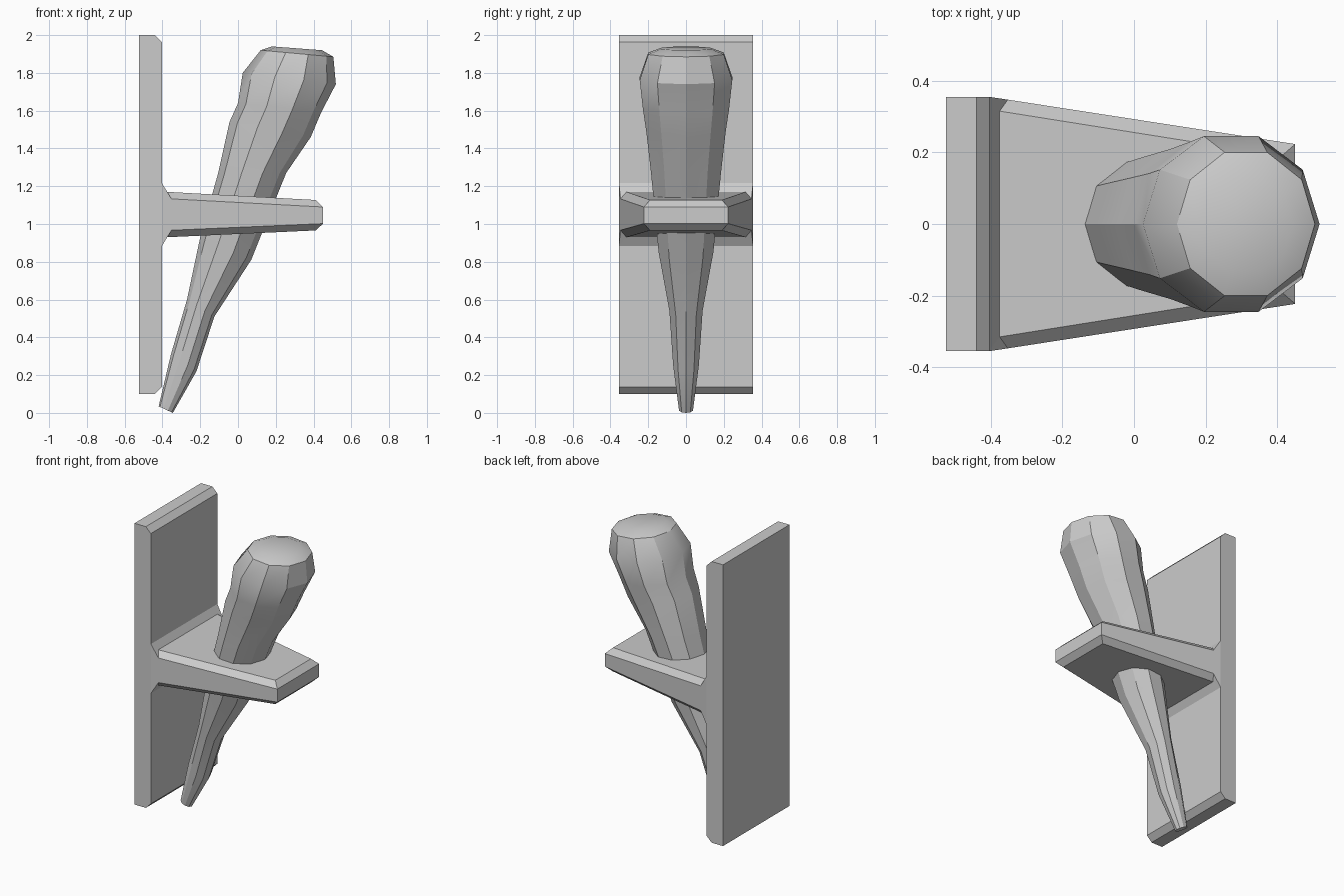
import bpy, bmesh, math

if "Cube" in bpy.data.objects:
    bpy.data.objects.remove(bpy.data.objects["Cube"])


def loft(name, rings, smooth=False):
    """Skin a list of equal-length point rings and cap both ends."""
    bm = bmesh.new()
    rows = [[bm.verts.new(p) for p in ring] for ring in rings]
    n = len(rows[0])
    for a, b in zip(rows, rows[1:]):
        for i in range(n):
            j = (i + 1) % n
            bm.faces.new((a[i], a[j], b[j], b[i]))
    bm.faces.new(rows[0][::-1])
    bm.faces.new(rows[-1])
    bmesh.ops.remove_doubles(bm, verts=bm.verts[:], dist=1e-5)
    bmesh.ops.recalc_face_normals(bm, faces=bm.faces[:])
    mesh = bpy.data.meshes.new(name)
    bm.to_mesh(mesh)
    bm.free()
    obj = bpy.data.objects.new(name, mesh)
    bpy.context.collection.objects.link(obj)
    if smooth:
        bpy.ops.object.select_all(action='DESELECT')
        obj.select_set(True)
        bpy.context.view_layer.objects.active = obj
        bpy.ops.object.shade_smooth_by_angle(angle=math.radians(30))
    return obj


# Wall plate: side profile with chamfered front edges, extruded across y
profile = [(-.525, .1), (-.44, .1), (-.403, .137), (-.403, 1.963),
           (-.44, 2), (-.525, 2)]
loft("wall_plate", [[(x, y, z) for x, z in profile] for y in (-.355, .355)])


# Bracket: tapered arm with chamfered edges and a flared root
def arm_ring(side, face):
    """side / face = (x, half width, bottom z, top z) of the outer and inner edges."""
    sx, sy, s0, s1 = side
    fx, fy, f0, f1 = face
    return [(sx, sy, s0), (sx, sy, s1), (fx, fy, f1), (fx, -fy, f1),
            (sx, -sy, s1), (sx, -sy, s0), (fx, -fy, f0), (fx, fy, f0)]


root = (-.405, .355, .88, 1.22)
tip = (.45, .223, 1.002, 1.09)
loft("bracket", [
    arm_ring(root, root),
    arm_ring((-.352, .347, .967, 1.133), (-.375, .315, .93, 1.17)),
    arm_ring(tip, (.412, .19, .966, 1.127)),
    arm_ring(tip, tip),
])

# Torch: leaning ten-sided club; each ring is (left x, z, right x, z, half depth)
sections = [
    (-.42, .035, -.345, 0, .037),
    (-.355, .31, -.22, .22, .068),
    (-.27, .60, -.125, .51, .088),
    (-.2, .93, .07, .81, .145),
    (-.105, 1.27, .255, 1.27, .185),
    (-.045, 1.54, .385, 1.46, .21),
    (0, 1.64, .44, 1.59, .228),
    (.025, 1.80, .518, 1.74, .245),
    (.12, 1.92, .505, 1.885, .2),
    (.18, 1.94, .445, 1.92, .13),
]
rings = []
for lx, lz, rx, rz, w in sections:
    ring = []
    for i in range(10):
        a = math.tau * i / 10
        t = (1 + math.cos(a)) / 2
        ring.append((lx + (rx - lx) * t, w * math.sin(a) / math.sin(math.radians(72)),
                     lz + (rz - lz) * t))
    rings.append(ring)
loft("torch", rings, smooth=True)
